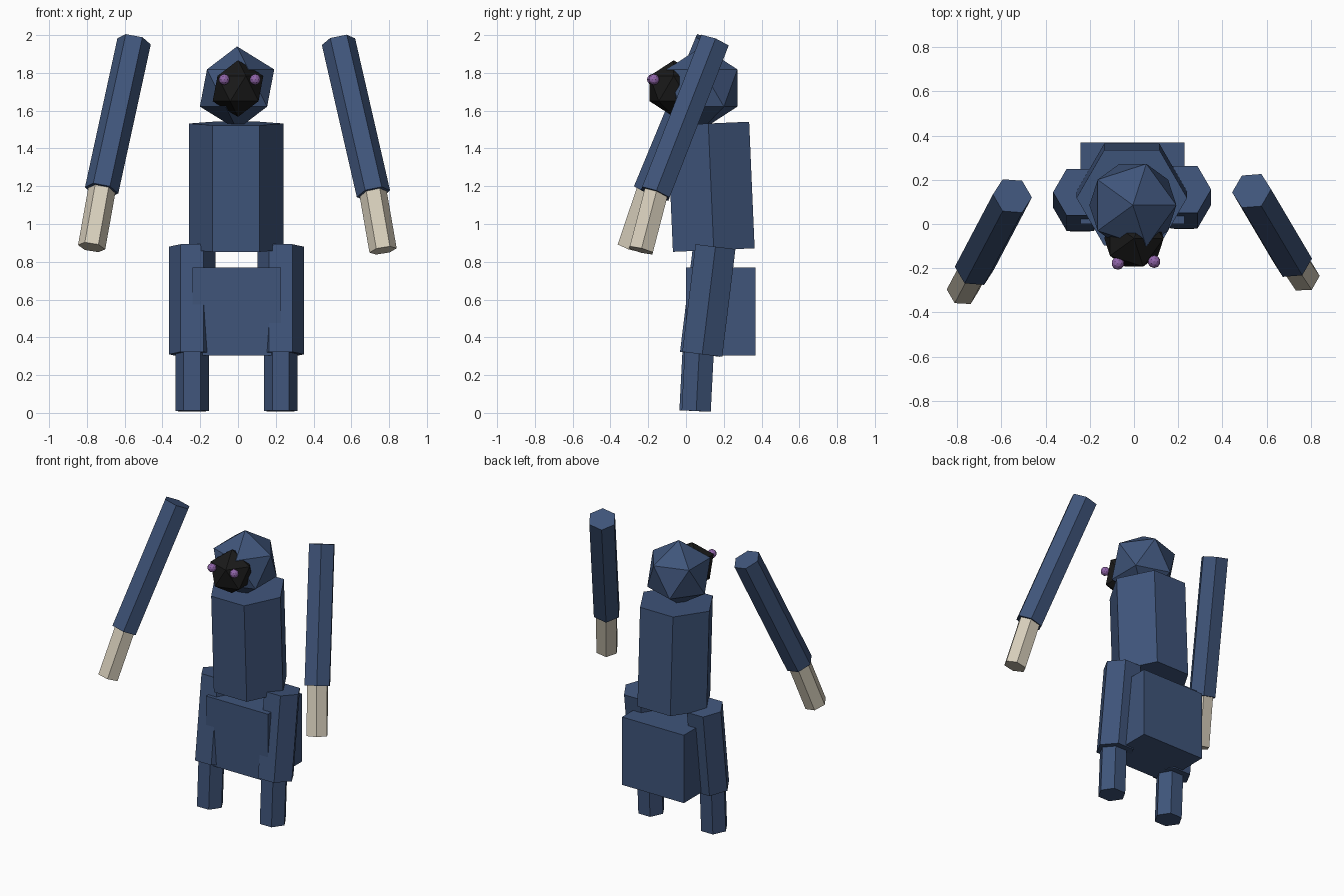
import bpy, bmesh, math
from mathutils import Vector

cube = bpy.data.objects.get("Cube")
if cube:
    bpy.data.objects.remove(cube, do_unlink=True)


def material(name, rgb):
    m = bpy.data.materials.new(name)
    m.use_nodes = True
    m.diffuse_color = (*rgb, 1)
    m.node_tree.nodes["Principled BSDF"].inputs["Base Color"].default_value = (*rgb, 1)
    return m


blue = material("navy_blue", (0.05, 0.09, 0.195))
bone = material("pale_bone", (0.68, 0.62, 0.5))
black = material("black", (0.01, 0.01, 0.01))
purple = material("purple", (0.28, 0.13, 0.4))


def finish(name, bm, mat):
    bmesh.ops.recalc_face_normals(bm, faces=bm.faces)
    mesh = bpy.data.meshes.new(name)
    bm.to_mesh(mesh)
    bm.free()
    mesh.materials.append(mat)
    ob = bpy.data.objects.new(name, mesh)
    bpy.context.collection.objects.link(ob)
    return ob


def hex_limb(name, start, end, radius, mat):
    """Six-sided prism between two points, with a corner towards +x."""
    start, end = Vector(start), Vector(end)
    axis = (end - start).normalized()
    u = (Vector((1, 0, 0)) - axis * axis.x).normalized()
    w = axis.cross(u)
    bm = bmesh.new()
    rings = []
    for centre in (start, end):
        angles = [i * math.tau / 6 for i in range(6)]
        rings.append([bm.verts.new(centre + radius * (math.cos(a) * u + math.sin(a) * w))
                      for a in angles])
        bm.faces.new(rings[-1])
    for i in range(6):
        j = (i + 1) % 6
        bm.faces.new((rings[0][i], rings[0][j], rings[1][j], rings[1][i]))
    return finish(name, bm, mat)


def ball(name, centre, radius, detail, mat):
    bm = bmesh.new()
    bmesh.ops.create_icosphere(bm, subdivisions=detail, radius=radius)
    ob = finish(name, bm, mat)
    ob.location = centre
    return ob


# Torso and pelvis
hex_limb("torso", (-0.01, 0.147, 0.862), (-0.01, 0.118, 1.532), 0.25, blue)
bm = bmesh.new()
bmesh.ops.create_cube(bm, size=1)
pelvis = finish("pelvis", bm, blue)
pelvis.scale = (0.47, 0.37, 0.466)
pelvis.location = (-0.007, 0.184, 0.538)

# Head, face and eyes
ball("head", (-0.005, 0.085, 1.72), 0.22, 1, blue)
ball("face", (0, -0.065, 1.717), 0.15, 1, black)
ball("right_eye", (-0.073, -0.178, 1.765), 0.029, 2, purple)
ball("left_eye", (0.091, -0.17, 1.765), 0.029, 2, purple)

# Legs
for side, x, shift in (("right", -0.243, -0.006), ("left", 0.226, 0.006)):
    hex_limb(side + "_thigh", (x, 0.15 + shift, 0.88), (x, 0.08 + shift, 0.31), 0.123, blue)
    hex_limb(side + "_shin", (x, 0.065 + shift, 0.34), (x, 0.048 + shift, 0.01), 0.089, blue)

# Arms: shoulder, wrist and fingertip positions
arms = {
    "right": ((-0.55, 0.127, 1.967), (-0.722, -0.2, 1.178), (-0.775, -0.3, 0.877)),
    "left": ((0.532, 0.15, 1.965), (0.717, -0.163, 1.16), (0.768, -0.238, 0.86)),
}
for side, (shoulder, wrist, tip) in arms.items():
    hex_limb(side + "_arm", shoulder, wrist, 0.09, blue)
    hex_limb(side + "_hand", Vector(wrist).lerp(Vector(shoulder), 0.03), tip, 0.073, bone)
